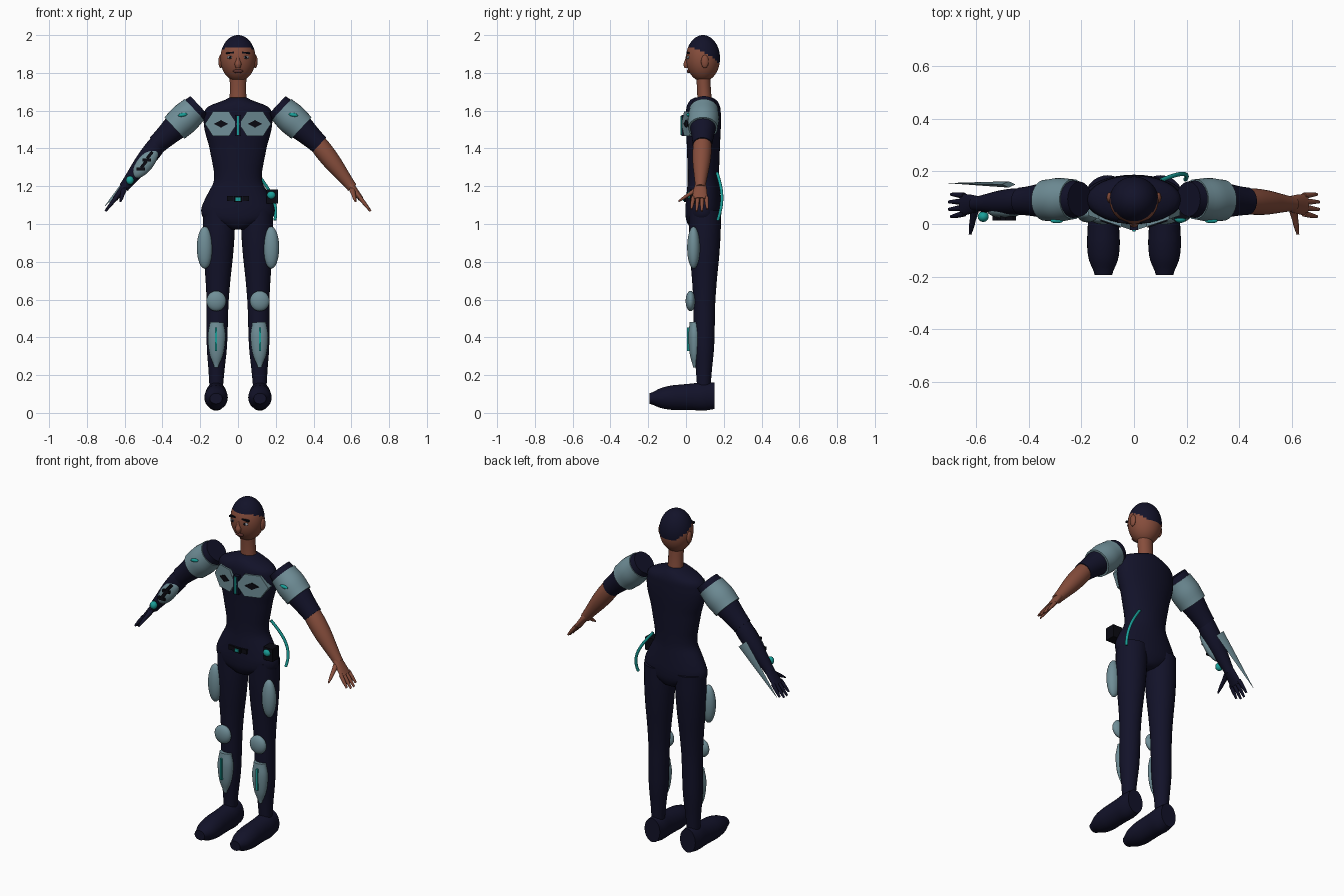
import bpy, bmesh, math
from mathutils import Vector, Matrix

cube = bpy.data.objects.get("Cube")
if cube:
    bpy.data.objects.remove(cube)


def material(name, red, green, blue):
    mat = bpy.data.materials.new(name)
    mat.use_nodes = True
    colour = (red, green, blue, 1)
    mat.diffuse_color = colour
    mat.node_tree.nodes["Principled BSDF"].inputs["Base Color"].default_value = colour
    return mat


NAVY = material("navy suit", .006, .006, .022)
SKIN = material("brown skin", .24, .075, .045)
GREY = material("blue grey plate", .16, .27, .31)
TEAL = material("teal light", .01, .35, .32)
BLACK = material("black trim", .003, .003, .006)
LIPS = material("dark lips", .1, .03, .025)
EYE = material("eye grey", .3, .32, .36)
FORWARD, UP = Vector((0, 1, 0)), Vector((0, 0, 1))
meshes = []


def finish(name, bm, mat):
    bmesh.ops.recalc_face_normals(bm, faces=bm.faces)
    mesh = bpy.data.meshes.new(name)
    bm.to_mesh(mesh)
    bm.free()
    mesh.materials.append(mat)
    obj = bpy.data.objects.new(name, mesh)
    bpy.context.collection.objects.link(obj)
    meshes.append(obj)
    return obj


def skin_rings(name, rings, mat, side):
    """Join rings of points into a closed solid, mirrored when side is negative."""
    bm = bmesh.new()
    loops = [[bm.verts.new((p.x * side, p.y, p.z)) for p in ring] for ring in rings]
    for low, high in zip(loops, loops[1:]):
        for k in range(len(low)):
            bm.faces.new((low[k - 1], low[k], high[k], high[k - 1]))
    bm.faces.new(loops[0])
    bm.faces.new(loops[-1])
    return finish(name, bm, mat)


def spline(values, t):
    """Smooth curve through evenly spaced values, for t from start to end."""
    last = len(values) - 1
    place = t * last
    i = min(int(place), last - 1)
    f = place - i
    a, b, c, d = (values[min(max(i + k, 0), last)] for k in (-1, 0, 1, 2))
    return b + f / 2 * (c - a + f * (2 * a - 5 * b + 4 * c - d + f * (3 * (b - c) + d - a)))


def loft(name, start, end, radii, mat, side=1, depth=lambda r, t: r, v=FORWARD, seg=28, steps=4):
    """Straight tube with evenly spaced radii; depth gives the radius along v."""
    start, end = Vector(start), Vector(end)
    u = (end - start).cross(v).normalized()
    count = steps * (len(radii) - 1)
    rings = []
    for j in range(count + 1):
        t = j / count
        r = spline(radii, t)
        angles = [math.tau * k / seg for k in range(seg)]
        rings.append([start.lerp(end, t) + u * r * math.cos(a) + v * depth(r, t) * math.sin(a)
                      for a in angles])
    return skin_rings(name, rings, mat, side)


def placed(loc, size, tilt):
    return Matrix.Translation(loc) @ Matrix.Rotation(tilt, 4, 'Y') @ Matrix.Diagonal((*size, 1))


def ball(name, loc, size, mat, tilt=0, detail=12):
    bm = bmesh.new()
    bmesh.ops.create_uvsphere(bm, u_segments=2 * detail, v_segments=detail, radius=1,
                              matrix=placed(loc, size, tilt))
    return finish(name, bm, mat)


def box(name, loc, size, mat, tilt=0):
    bm = bmesh.new()
    bmesh.ops.create_cube(bm, size=1, matrix=placed(loc, size, tilt))
    return finish(name, bm, mat)


def chest_panel(name, sides, width, height, mat, side, front, back):
    """Polygonal panel that slopes back towards the arm."""
    rings = []
    for shift in (front, back):
        ring = []
        for k in range(sides):
            a = math.tau * k / sides
            x = .09 + width * math.cos(a)
            ring.append(Vector((x, x / 3 + shift, 1.53 + height * math.sin(a))))
        rings.append(ring)
    skin_rings(name, rings, mat, side)


# Torso and neck
loft("torso", (0, .092, .97), (0, .092, 1.67),
     [.05, .17, .195, .18, .155, .13, .127, .135, .145, .155, .17, .18, .18, .16, .045], NAVY,
     depth=lambda r, t: min(r, .06 + .18 * r), seg=36)
loft("neck", (0, .1, 1.63), (0, .09, 1.8), [.046, .043, .045], SKIN, depth=lambda r, t: r * .85)

# Head, with the hair chosen by a curved hairline
head = ball("head", (0, .09, 1.877), (.093, .09, .123), SKIN, detail=32)
head.data.materials.append(NAVY)
for face in head.data.polygons:
    face.material_index = int(face.center.z > 1.935 - 2.8 * face.center.y ** 2)
loft("nose", (0, .006, 1.89), (0, .003, 1.825), [.007, .011, .018, .012], SKIN, seg=14)
ball("lips", (0, .014, 1.809), (.027, .01, .01), LIPS)

for side in (1, -1):
    # Face features
    ball("ear", (side * .092, .1, 1.86), (.012, .02, .035), SKIN)
    ball("eye", (side * .04, .012, 1.882), (.018, .008, .008), EYE)
    ball("iris", (side * .04, .006, 1.882), (.007, .004, .007), BLACK)
    box("brow", (side * .042, .011, 1.906), (.042, .014, .009), BLACK, side * .1)

    # Legs, feet and leg armour
    loft("leg", (.1, .1, 1.07), (.116, .094, .1),
         [.085, .084, .077, .066, .058, .056, .053, .042, .034], NAVY, side)
    loft("foot", (.116, .15, .09), (.116, -.193, .076), [.05, .058, .058, .06, .062, .055, .033], NAVY, side,
         depth=lambda r, t: r * (1.4 - .55 * t), v=UP)
    ball("thigh_plate", (side * .176, .04, .875), (.042, .034, .112), GREY)
    ball("knee_pad", (side * .115, .024, .592), (.052, .026, .054), GREY)
    loft("shin_plate", (.115, .045, .24), (.112, .045, .48), [.01, .033, .044, .046, .036], GREY, side,
         depth=lambda r, t: r * .7)
    box("shin_light", (side * .117, .012, .39), (.011, .012, .125), TEAL)

    # Chest armour
    chest_panel("chest_plate", 6, .085, .075, GREY, side, -.026, .01)
    chest_panel("chest_inset", 4, .038, .02, BLACK, side, -.032, -.024)

    # Arms, the left forearm bare
    bare = SKIN if side > 0 else NAVY
    shoulder, elbow, fingertip = Vector((.2, .095, 1.635)), Vector((.42, .087, 1.43)), Vector((.7, .07, 1.07))
    upper = lambda t: shoulder.lerp(elbow, t)
    lower = lambda t: elbow.lerp(fingertip, t)
    loft("upper_arm", upper(.03), upper(1.05), [.066, .075, .075, .067, .058, .052], NAVY, side)
    loft("forearm", lower(-.05), lower(.66), [.047, .05, .046, .036, .027], bare, side)
    loft("palm", lower(.6), lower(.83), [.022, .019, .016, .014], bare, side,
         depth=lambda r, t: r * (1.2 + 1.8 * t))
    for i in (-1.5, -.5, .5, 1.5):
        loft("finger", lower(.8) + FORWARD * i * .023, lower(1.02 - .03 * abs(i)) + FORWARD * i * .028,
             [.011, .01, .006], bare, side, seg=12)
    loft("thumb", (.605, .05, 1.18), (.622, -.04, 1.12), [.016, .012, .01, .005], bare, side, v=UP, seg=12)

    # Shoulder armour
    loft("shoulder_plate", upper(.14), upper(.62), [.076, .083, .078], GREY, side)
    ball("shoulder_light", (side * .293, .012, 1.578), (.025, .009, .01), TEAL, side * .15)

# Chest light
box("chest_frame", (0, -.01, 1.522), (.03, .026, .11), NAVY)
box("chest_light", (0, -.02, 1.522), (.013, .018, .1), TEAL)

# Belt buckle, clips and hip pouch
box("buckle", (0, .002, 1.132), (.042, .024, .03), BLACK)
box("buckle_light", (0, -.008, 1.132), (.024, .016, .018), TEAL)
for side in (1, -1):
    box("belt_clip", (side * .042, .005, 1.134), (.034, .02, .026), BLACK)
box("pouch", (.182, .05, 1.145), (.06, .06, .075), BLACK)
ball("pouch_light", (.176, .018, 1.153), (.022, .014, .02), TEAL)

# Hose curving from the back to the hip
curve = bpy.data.curves.new("hose", 'CURVE')
curve.dimensions = '3D'
curve.bevel_depth = .008
curve.use_fill_caps = True
curve.materials.append(TEAL)
line = curve.splines.new('POLY')
line.points.add(16)
for k, point in enumerate(line.points):
    t = k / 16
    point.co = (.1 + .1 * math.sin(1.9 * t), .165 + .025 * math.sin(3 * t), 1.27 - .25 * t, 1)
bpy.context.collection.objects.link(bpy.data.objects.new("hose", curve))

# Right forearm gear
ball("forearm_plate", (-.49, .052, 1.322), (.096, .03, .043), GREY, -.9)
for k in range(4):
    box("forearm_strip", (-.515 + .016 * k, .022, 1.29 + .025 * k), (.045, .018, .016), BLACK, -.9 * (k % 2))
ball("wrist_light", (-.572, .028, 1.232), (.021, .02, .023), TEAL)
loft("arm_blade", (.475, .15, 1.35), (.705, .155, 1.095), [.034, .018, .001], GREY, -1,
     depth=lambda r, t: r * .35, seg=4, steps=1)

# Smooth shading with kept edges
bpy.ops.object.select_all(action='DESELECT')
for obj in meshes:
    obj.select_set(True)
bpy.context.view_layer.objects.active = head
bpy.ops.object.shade_smooth_by_angle(angle=.7)
